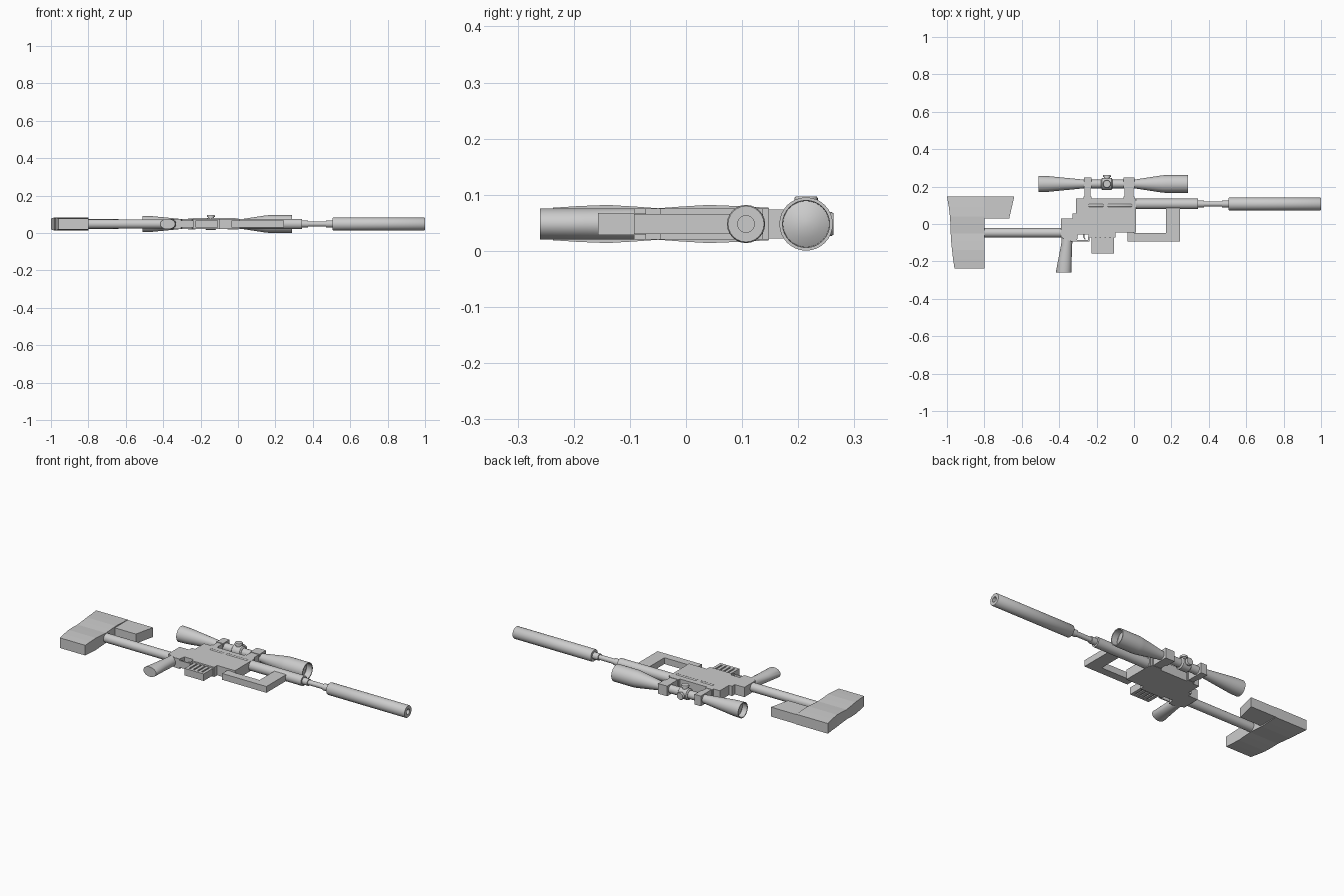
import bpy, bmesh
from math import sin, cos, pi
from mathutils import Vector

ZC = 0.048      # mid-plane of the model lying on its side
BORE = 0.107    # y of the barrel axis
SCOPE = 0.214   # y of the scope axis


def finish(name, bm, smooth=False):
    bmesh.ops.recalc_face_normals(bm, faces=bm.faces)
    me = bpy.data.meshes.new(name)
    bm.to_mesh(me)
    bm.free()
    ob = bpy.data.objects.new(name, me)
    bpy.context.collection.objects.link(ob)
    if smooth:
        bpy.ops.object.select_all(action='DESELECT')
        ob.select_set(True)
        bpy.context.view_layer.objects.active = ob
        bpy.ops.object.shade_smooth_by_angle(angle=0.6)
    return ob


def loft(name, rings, smooth=False):
    """Skin a list of equal-length closed rings and cap both ends."""
    bm = bmesh.new()
    rows = [[bm.verts.new(p) for p in r] for r in rings]
    n = len(rows[0])
    for a, b in zip(rows, rows[1:]):
        for i in range(n):
            j = (i + 1) % n
            bm.faces.new((a[i], a[j], b[j], b[i]))
    bm.faces.new(rows[0])
    bm.faces.new(rows[-1])
    return finish(name, bm, smooth)


def plate(name, pts, half, zc=ZC):
    """Side outline extruded symmetrically about the mid-plane."""
    return loft(name, [[(x, y, zc + s * half) for x, y in pts] for s in (-1, 1)])


def box(name, x0, x1, y0, y1, half, zc=ZC):
    return plate(name, [(x0, y0), (x1, y0), (x1, y1), (x0, y1)], half, zc)


def turned(name, profile, origin, axis='X', n=24):
    """Lathe (distance, radius) pairs about an axis through origin."""
    rings = []
    for d, r in profile:
        ring = []
        for i in range(n):
            a = 2 * pi * i / n
            u, v = r * cos(a), r * sin(a)
            p = {'X': (d, u, v), 'Y': (u, d, v), 'Z': (u, v, d)}[axis]
            ring.append(Vector(origin) + Vector(p))
        rings.append(ring)
    return loft(name, rings, True)


# Shoulder stock: swelling thickness along its height
stations = [(-0.237, -0.96, .029), (-0.19, -0.967, .032), (-0.14, -0.973, .034),
            (-0.09, -0.978, .031), (-0.05, -0.98, .028), (-0.01, -0.981, .031),
            (0.04, -0.984, .034), (0.09, -0.99, .032), (0.147, -1.0, .029)]
loft("stock", [[(x, y, ZC - h), (-0.80, y, ZC - h), (-0.80, y, ZC + h), (x, y, ZC + h)]
               for y, x, h in stations])
plate("cheek_rest", [(-0.81, 0.03), (-0.667, 0.03), (-0.64, 0.147), (-0.81, 0.147)], 0.027)
turned("stock_tube", [(-0.81, .025), (-0.37, .025)], (0, -0.047, ZC))

# Receiver body with trigger guard
plate("receiver", [(-0.39, 0.03), (-0.33, 0.03), (-0.33, 0.055), (-0.31, 0.055),
                   (-0.31, 0.137), (0.012, 0.137), (0.012, -0.045), (-0.10, -0.045),
                   (-0.10, -0.072), (-0.24, -0.072), (-0.245, -0.056), (-0.30, -0.056),
                   (-0.305, -0.093), (-0.335, -0.093), (-0.39, -0.072)], 0.028)
plate("trigger_guard", [(-0.31, -0.093), (-0.238, -0.093), (-0.238, -0.068),
                        (-0.246, -0.068), (-0.246, -0.086), (-0.31, -0.086)], 0.02)
plate("trigger", [(-0.272, -0.05), (-0.262, -0.05), (-0.266, -0.068), (-0.258, -0.082),
                  (-0.264, -0.082), (-0.274, -0.068)], 0.006)
for i, (a, b) in enumerate([(-0.245, -0.16), (-0.145, -0.008)]):
    turned(f"bolt_bar_{i}", [(a, .005), (a + .006, .009), (b - .006, .009), (b, .005)],
           (0, 0.099, ZC + 0.023), n=12)

# Pistol grip: oval section flaring towards the butt
loft("pistol_grip", [[(cx + rx * cos(2 * pi * i / 24), y, ZC + 0.028 * sin(2 * pi * i / 24))
                      for i in range(24)]
                     for y, cx, rx in [(-0.06, -0.358, .028), (-0.10, -0.359, .029),
                                       (-0.18, -0.368, .035), (-0.257, -0.376, .042),
                                       (-0.26, -0.376, .040)]], True)

# Magazine: recessed core with raised ribs
box("magazine", -0.225, -0.109, -0.153, -0.06, 0.014)
box("magazine_base", -0.227, -0.107, -0.157, -0.143, 0.02)
for i in range(5):
    x = -0.227 + i * 0.0257
    box(f"magazine_rib_{i}", x, x + 0.0172, -0.15, -0.06, 0.02)

# Angled fore grip frame under the barrel
plate("fore_grip", [(-0.035, -0.093), (0.245, -0.093), (0.245, 0.10), (0.17, 0.10),
                    (0.17, -0.048), (0.0, -0.048), (0.0, -0.04), (-0.035, -0.04)], 0.018)

# Barrel, shroud and suppressor
axis = (0, BORE, ZC)
turned("barrel_shroud", [(0.0, .028), (0.342, .028)], axis)
turned("barrel", [(0.33, .019), (0.375, .019), (0.375, .014), (0.47, .014),
                  (0.47, .019), (0.52, .019)], axis)
turned("suppressor", [(0.505, .032), (0.508, .034), (0.997, .034), (1.0, .032),
                      (1.0, .015), (0.93, .015)], axis)

# Scope with hollow ends and domed lenses
turned("scope", [(-0.49, .006), (-0.487, .022), (-0.48, .038), (-0.51, .039),
                 (-0.51, .044), (-0.46, .042), (-0.265, .023), (0.0, .023),
                 (0.15, .046), (0.17, .0475), (0.29, .0475), (0.29, .042),
                 (0.255, .041), (0.264, .025), (0.268, .006)], (0, SCOPE, ZC), n=32)
turned("turret_hub", [(-0.176, .024), (-0.17, .032), (-0.12, .032), (-0.114, .024)],
       (0, SCOPE, ZC))
knob = [(0, .016), (.037, .016), (.037, .021), (.046, .021), (.049, .019)]
turned("elevation_knob", knob, (-0.145, SCOPE, ZC), 'Y', 20)
turned("windage_knob", knob, (-0.145, SCOPE, ZC), 'Z', 20)

# Scope mounts: leg plus clamp block
for tag, a, b in [("rear", -0.268, -0.228), ("front", -0.055, 0.002)]:
    box(f"{tag}_mount_leg", a + .004, b - .004, 0.13, 0.22, 0.026)
    box(f"{tag}_mount_clamp", a, b, 0.19, 0.249, 0.029)
    box(f"{tag}_mount_foot", a - .002, b + .002, 0.13, 0.148, 0.028)
